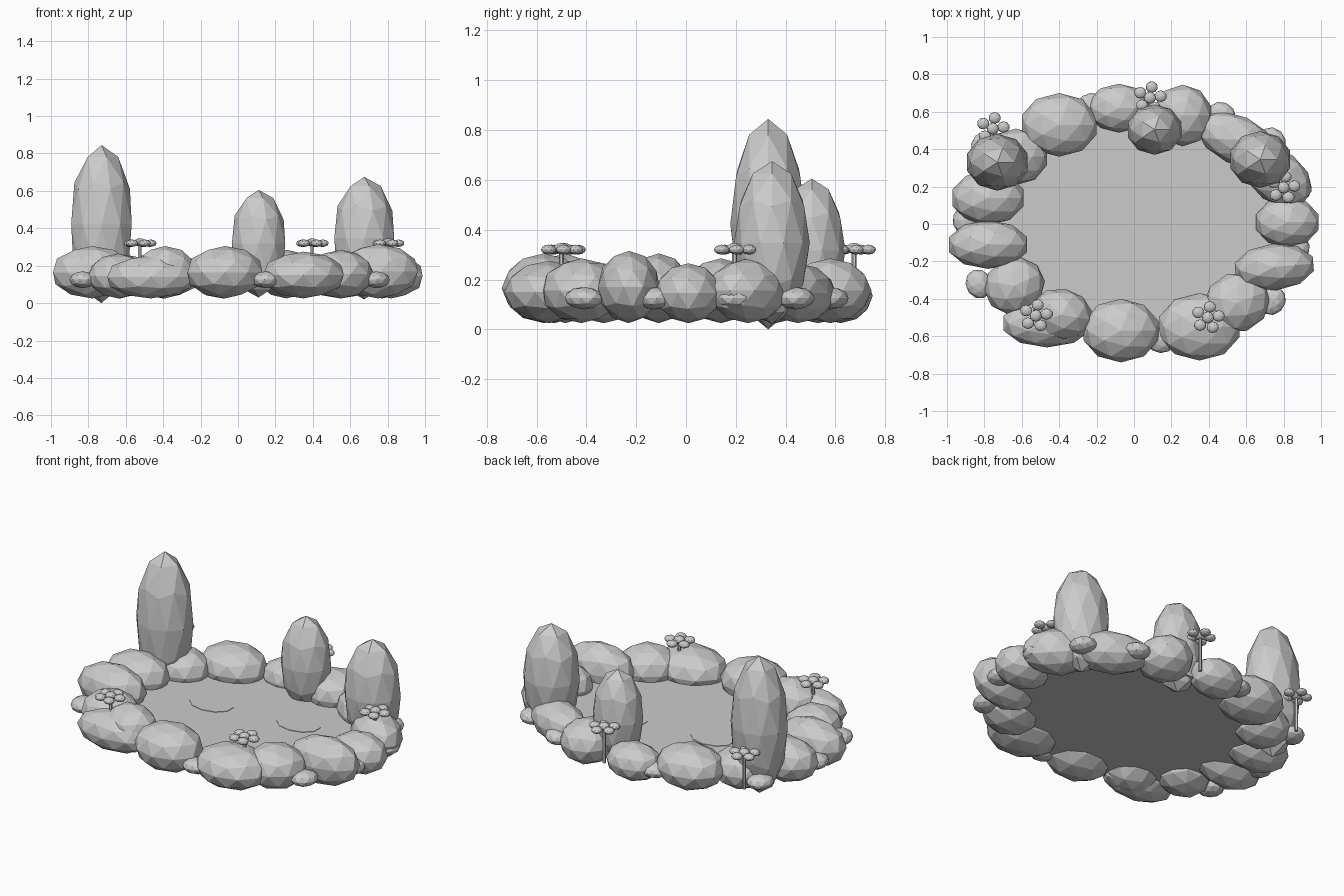
import bpy
import math

default_cube = bpy.data.objects.get("Cube")
if default_cube:
    bpy.data.objects.remove(default_cube, do_unlink=True)

# One plain stone colour throughout
stone_grey = bpy.data.materials.new("stone_grey")
stone_grey.use_nodes = True
colour = (0.6, 0.6, 0.6, 1)
stone_grey.diffuse_color = colour
stone_grey.node_tree.nodes["Principled BSDF"].inputs["Base Color"].default_value = colour


def finish(name, size=(1, 1, 1), turn=0):
    """Name, scale, turn and colour the newly added primitive."""
    part = bpy.context.object
    part.name = name
    part.scale = size
    part.rotation_euler.z = math.radians(turn)
    part.data.materials.append(stone_grey)
    return part


def boulder(name, centre, size, turn=0, detail=2):
    """A faceted ellipsoid."""
    bpy.ops.mesh.primitive_ico_sphere_add(subdivisions=detail, radius=1, location=centre)
    return finish(name, size, turn)


def disc(name, centre, size, sides):
    """A flat elliptical plate; size holds radii and full thickness."""
    bpy.ops.mesh.primitive_cylinder_add(vertices=sides, radius=1, depth=1, location=centre)
    return finish(name, size)


# Pond surface and two floating pads
disc("water", (0, 0, 0.11), (0.8, 0.6, 0.02), 48)
for x, y in ((-0.25, 0.1), (0.3, 0.16)):
    disc("lily_pad", (x, y, 0.121), (0.135, 0.095, 0.004), 10)

# Ring of rim boulders: x, y, x radius, y radius, z radius, turn
rim = (
    (-.40, .53, .21, .17, .13, 0),
    (-.08, .62, .17, .13, .11, 0),
    (.26, .58, .16, .165, .13, 0),
    (.55, .45, .23, .13, .12, -25),
    (.77, .25, .2, .14, .13, -35),
    (.82, .01, .175, .135, .12, 0),
    (.75, -.23, .22, .125, .145, 5),
    (.55, -.42, .18, .16, .13, 20),
    (.35, -.55, .225, .18, .125, 0),
    (-.07, -.57, .21, .17, .14, 0),
    (-.39, -.485, .17, .14, .14, -10),
    (-.465, -.53, .245, .13, .115, 0),
    (-.64, -.33, .165, .15, .12, 25),
    (-.78, -.11, .22, .13, .14, 0),
    (-.78, .14, .2, .145, .13, 0),
    (-.63, .36, .17, .15, .12, 0),
)
for x, y, rx, ry, rz, turn in rim:
    boulder("rim_boulder", (x, y, 0.025 + rz), (rx, ry, rz), turn)

# Small stones tucked into the outer gaps
gaps = ((.15, -.62), (.74, -.41), (.87, -.13), (.88, .2), (.74, .44),
        (.47, .58), (-.23, .63), (-.83, -.32), (-.9, .02), (-.8, .42))
for x, y in gaps:
    outward = math.degrees(math.atan2(y, x))
    boulder("gap_stone", (x, y, 0.125), (0.07, 0.08, 0.045), outward)

# Three standing stones: x, y, x radius, y radius, bottom, top
standing = (
    (-.73, .33, .17, .152, 0, .845),
    (.675, .345, .168, .152, .02, .675),
    (.11, .505, .15, .135, .03, .605),
)
for x, y, rx, ry, bottom, top in standing:
    boulder("standing_stone", (x, y, (bottom + top) / 2), (rx, ry, (top - bottom) / 2))

# Small plants: thin stem with a centre bead and five petals
plants = ((-.755, .51), (.085, .675), (.8, .195), (-.525, -.49), (.395, -.5))
petal_count = 5
for x, y in plants:
    disc("plant_stem", (x, y, 0.21), (0.01, 0.01, 0.22), 6)
    boulder("plant_centre", (x, y, 0.325), (0.032, 0.032, 0.022))
    for i in range(petal_count):
        angle = math.tau * i / petal_count + 1.4
        spot = (x + 0.058 * math.cos(angle), y + 0.058 * math.sin(angle), 0.32)
        boulder("plant_petal", spot, (0.033, 0.031, 0.02))
